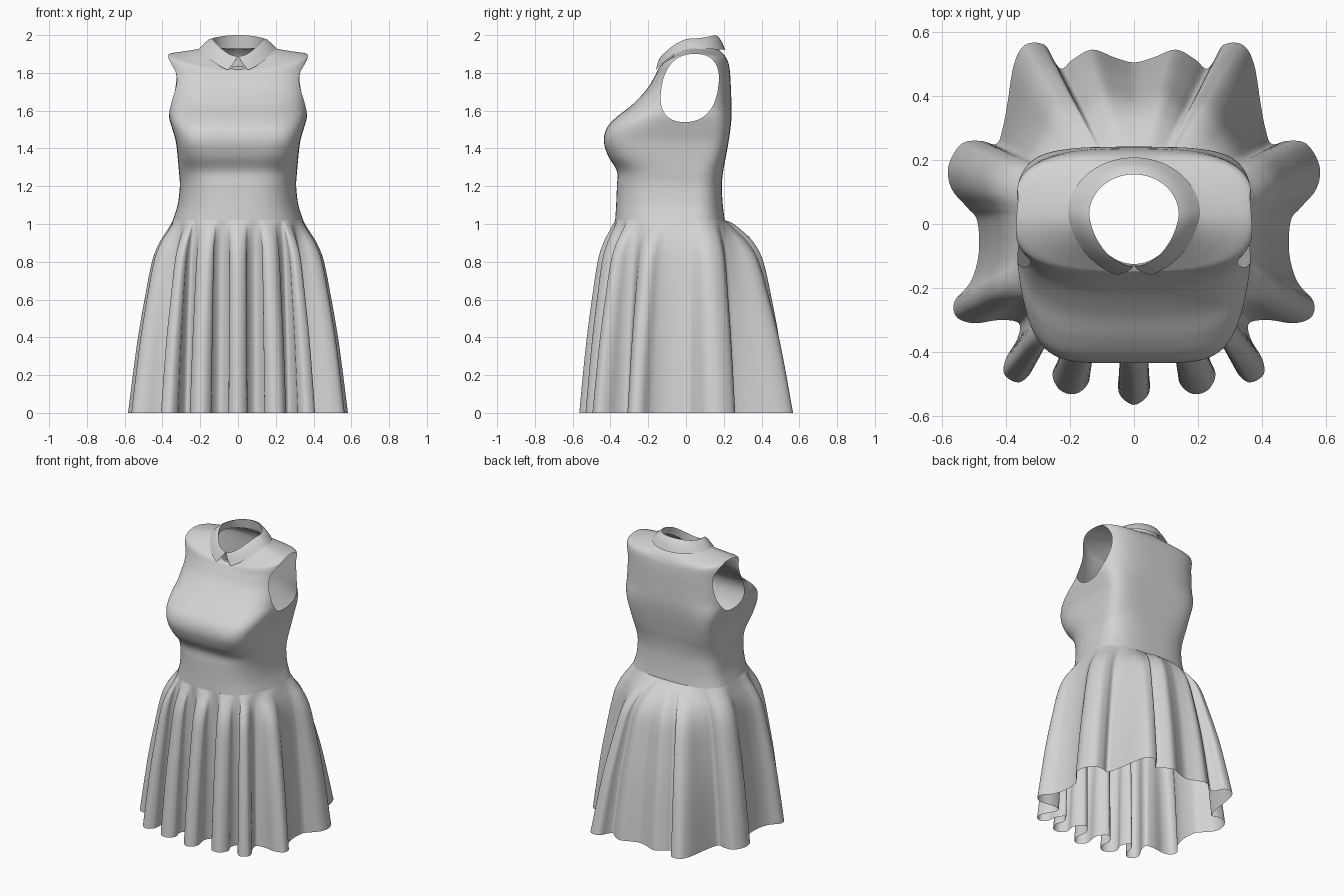
import bpy, bmesh, math

cube = bpy.data.objects.get("Cube")
if cube:
    bpy.data.objects.remove(cube)

fabric = bpy.data.materials.new("light_grey_fabric")
fabric.use_nodes = True
colour = (0.65, 0.65, 0.65, 1)
fabric.diffuse_color = colour
fabric.node_tree.nodes["Principled BSDF"].inputs["Base Color"].default_value = colour

CENTRE_Y = 0.03


def spline(points, steps, closed=False):
    """Catmull-Rom interpolation of tuples of any length."""
    n = len(points)
    get = (lambda i: points[i % n]) if closed else (lambda i: points[max(0, min(n - 1, i))])
    out = []
    for i in range(n if closed else n - 1):
        quad = [get(i + k) for k in (-1, 0, 1, 2)]
        for j in range(steps):
            t = j / steps
            out.append(tuple(
                b + t * (c - a) / 2 + t * t * (a - 2.5 * b + 2 * c - d / 2)
                + t ** 3 * (1.5 * (b - c) + (d - a) / 2)
                for a, b, c, d in zip(*quad)))
    if not closed:
        out.append(points[-1])
    return out


def loft(name, rings, closed=True, trim=None):
    """Skin a list of equal-length rings into one smooth sheet."""
    bm = bmesh.new()
    rows = [[bm.verts.new(p) for p in ring] for ring in rings]
    count = len(rows[0])
    for low, high in zip(rows, rows[1:]):
        for i in range(count if closed else count - 1):
            j = (i + 1) % count
            bm.faces.new((low[i], low[j], high[j], high[i]))
    if trim:
        trim(bm)
    mesh = bpy.data.meshes.new(name)
    bm.to_mesh(mesh)
    bm.free()
    mesh.materials.append(fabric)
    obj = bpy.data.objects.new(name, mesh)
    bpy.context.collection.objects.link(obj)
    for poly in mesh.polygons:
        poly.use_smooth = True
    return obj


def section(row, angle):
    """Point on a rounded-box cross-section of the body."""
    z, half, front, back, power, drop_front, drop_back = row
    c, s = math.cos(angle), math.sin(angle)
    r = (abs(c) ** power + abs(s) ** power) ** (-1 / power)
    depth, drop = (back - CENTRE_Y, drop_back) if s > 0 else (CENTRE_Y - front, drop_front)
    return (half * c * r, CENTRE_Y + depth * s * r, z - drop * s * s)


# Bodice: height, half width, front, back, squareness, front drop, back drop
body_rows = [
    (1.02, .345, -.375, .205, 2.7, 0, 0),
    (1.1, .32, -.37, .195, 2.8, 0, 0),
    (1.2, .308, -.366, .19, 3, 0, 0),
    (1.28, .313, -.366, .197, 3.4, 0, 0),
    (1.36, .32, -.412, .212, 4.3, 0, 0),
    (1.44, .33, -.435, .226, 5, 0, 0),
    (1.51, .35, -.418, .236, 4.6, 0, 0),
    (1.57, .366, -.363, .241, 3.8, 0, 0),
    (1.63, .368, -.286, .241, 3.3, 0, 0),
    (1.71, .368, -.21, .238, 3.2, 0, 0),
    (1.8, .37, -.172, .234, 3.2, .03, .01),
    (1.87, .376, -.155, .228, 3.2, .07, .03),
    (1.9, .366, -.149, .22, 3, .09, .035),
    (1.912, .3, -.143, .21, 2.6, .098, .028),
    (1.925, .22, -.136, .195, 2.2, .108, .022),
    (1.94, .16, -.125, .172, 2, .12, .015),
]


def cut_armholes(bm):
    """Slice a rounded, slightly leaning opening out of each side."""
    def reach(p):
        z = p.z - 1.72
        y = p.y - 0.02 - 0.15 * z
        return (abs(y / 0.15) ** 2.4 + abs(z / 0.18) ** 2.4) ** (1 / 2.4) - 1

    rim = []
    for edge in list(bm.edges):
        a, b = edge.verts
        ra, rb = reach(a.co), reach(b.co)
        if ra * rb < 0 and min(abs(a.co.x), abs(b.co.x)) > 0.23:
            rim.append(bmesh.utils.edge_split(edge, a, ra / (ra - rb))[1])
    bmesh.ops.connect_verts(bm, verts=rim)
    doomed = [f for f in bm.faces
              if abs(f.calc_center_median().x) > 0.23 and reach(f.calc_center_median()) < 0]
    bmesh.ops.delete(bm, geom=doomed, context='FACES')


SEGMENTS = 192
turns = [2 * math.pi * i / SEGMENTS for i in range(SEGMENTS)]
loft("bodice", [[section(row, a) for a in turns] for row in spline(body_rows, 6)],
     trim=cut_armholes)

# Skirt hem: half outline in hundredths, front centre round to back centre
hem_half = [
    (0, -56.5), (4, -54), (5, -50), (4, -42), (9.5, -36), (15, -42), (14, -49),
    (18, -53), (23, -52), (25.5, -47), (23.5, -41), (27, -35), (31, -40), (32, -46),
    (36, -49.5), (40.5, -47), (40, -42), (36.5, -36), (36, -31), (42, -30), (50, -31),
    (55.5, -29), (56, -24), (51, -18), (48.5, -9), (49, 1), (52, 5), (57, 11),
    (58, 18), (54, 25), (48, 26), (43, 25), (41, 30), (39.5, 38), (37.5, 50),
    (34, 56), (28, 56), (25, 51), (22.5, 48.5), (19, 51.5), (13, 54.5), (6, 52), (0, 50.5),
]
outline = hem_half + [(-x, y) for x, y in hem_half[-2:0:-1]]
hem = [(x / 100, y / 100) for x, y in spline(outline, 5, closed=True)]

# Match every hem point to an evenly eased angle on the waist
count = len(hem)
waist = body_rows[0]
drift, angle = [], -math.pi / 2
for i, (x, y) in enumerate(hem):
    depth = waist[3] - CENTRE_Y if y > CENTRE_Y else CENTRE_Y - waist[2]
    raw = math.atan2((y - CENTRE_Y) / depth, x / waist[1])
    angle += math.remainder(raw - angle, 2 * math.pi)
    drift.append(angle - 2 * math.pi * i / count)
for _ in range(60):
    drift = [(drift[i - 1] + drift[i] + drift[(i + 1) % count]) / 3 for i in range(count)]
top = [section(waist, drift[i] + 2 * math.pi * i / count) for i in range(count)]


def swing(start, end, z, f):
    """Cloth between waist and hem; the middle of the back fills out sooner."""
    seat = math.cos(end[0] / 0.32 * math.pi / 2) if end[1] > 0.4 and abs(end[0]) < 0.32 else 0
    f = max(f, 0) ** (1 - 0.35 * seat)
    return (start[0] + (end[0] - start[0]) * f, start[1] + (end[1] - start[1]) * f, z)


# Skirt: height and how far the cloth has swung from waist to hem
flare = [(1.02, 0), (.97, .14), (.9, .33), (.8, .49), (.6, .65), (.4, .79), (.2, .9), (0, 1)]
loft("skirt", [[swing(a, b, z, f) for a, b in zip(top, hem)] for z, f in spline(flare, 6)])


def collar_edge(gap, half, front, back, z_front, z_side, z_back):
    """One edge of the egg-shaped collar, open at the front by the gap angle."""
    points = []
    for i in range(97):
        a = gap + (2 * math.pi - 2 * gap) * i / 96
        c = math.cos(a)
        y_end, z_end = (front, z_front) if c > 0 else (back, z_back)
        points.append((half * math.sin(a) * (1 - 0.12 * max(c, 0)),
                       CENTRE_Y + (y_end - CENTRE_Y) * abs(c),
                       z_side + (z_end - z_side) * abs(c) ** 1.8))
    return points


# Collar: inner stand, folded top, then the falling leaf with two front points
collar = loft("collar", [
    collar_edge(.01, .152, -.125, .165, 1.83, 1.93, 1.93),
    collar_edge(.01, .14, -.132, .155, 1.888, 1.982, 2.0),
    collar_edge(.07, .155, -.142, .172, 1.874, 1.976, 1.992),
    collar_edge(.18, .18, -.155, .192, 1.842, 1.955, 1.96),
    collar_edge(.29, .207, -.168, .208, 1.806, 1.928, 1.922),
], closed=False)

bpy.ops.object.select_all(action='DESELECT')
collar.select_set(True)
bpy.context.view_layer.objects.active = collar
bpy.ops.object.shade_smooth_by_angle(angle=math.radians(50))
